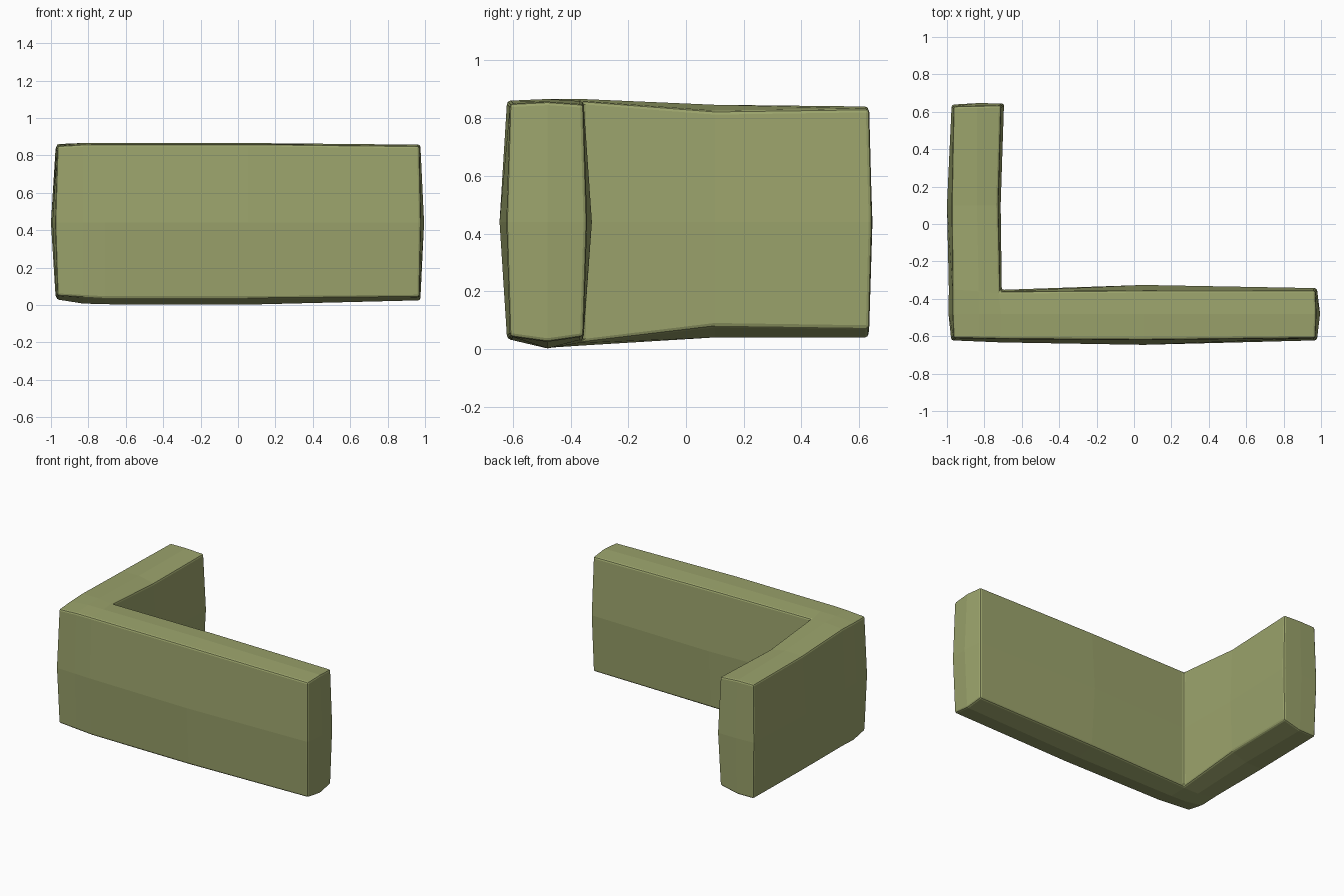
import bpy, bmesh
from mathutils import Vector

if "Cube" in bpy.data.objects:
    bpy.data.objects.remove(bpy.data.objects["Cube"])

# Plan nodes (x, y, top z, bottom z): rows run front to back, columns left to right
ROWS = [
    [(-.965, -.61, .85, .05), (-.83, -.612, .858, .042), (-.71, -.615, .86, .035), (.05, -.62, .86, .035), (.97, -.61, .85, .043)],
    [(-.97, -.48, .855, .03), (-.83, -.48, .866, .008), (-.71, -.48, .866, .004), (.05, -.48, .866, .002), (.975, -.48, .857, .025)],
    [(-.97, -.35, .86, .035), (-.83, -.36, .866, .012), (-.715, -.36, .86, .022), (.05, -.355, .858, .035), (.97, -.355, .848, .043)],
    [(-.975, .10, .845, .04), (-.84, .10, .846, .04), (-.725, .10, .824, .078)],
    [(-.965, .63, .84, .04), (-.84, .632, .84, .04), (-.71, .635, .832, .07)],
]
# Outward swell of the wall faces at mid height
SWELL = {
    (0, 0): (-.012, -.012), (0, 1): (0, -.016), (0, 2): (0, -.018), (0, 3): (0, -.026), (0, 4): (.008, -.012),
    (1, 0): (-.022, 0), (1, 4): (.02, 0),
    (2, 0): (-.02, 0), (2, 2): (.008, .008), (2, 3): (0, .029), (2, 4): (.008, .012),
    (3, 0): (-.025, 0), (3, 2): (.012, 0), (4, 0): (-.01, .008), (4, 1): (0, .014), (4, 2): (.015, .01),
}
MID_Z = .44

bm = bmesh.new()
top, bottom, mid = {}, {}, {}
for r, row in enumerate(ROWS):
    for c, (x, y, zt, zb) in enumerate(row):
        top[r, c] = bm.verts.new((x, y, zt))
        bottom[r, c] = bm.verts.new((x, y, zb))
        if (r, c) in SWELL:
            dx, dy = SWELL[r, c]
            mid[r, c] = bm.verts.new((x + dx, y + dy, MID_Z))

# Top and bottom of the L
for r in range(4):
    for c in range(len(ROWS[r + 1]) - 1):
        cell = [(r, c), (r, c + 1), (r + 1, c + 1), (r + 1, c)]
        bm.faces.new([top[n] for n in cell])
        bm.faces.new([bottom[n] for n in reversed(cell)])

# Side walls around the outline, two bands high
outline = [(0, 0), (0, 1), (0, 2), (0, 3), (0, 4), (1, 4), (2, 4), (2, 3), (2, 2),
           (3, 2), (4, 2), (4, 1), (4, 0), (3, 0), (2, 0), (1, 0)]
for a, b in zip(outline, outline[1:] + outline[:1]):
    bm.faces.new((bottom[a], bottom[b], mid[b], mid[a]))
    bm.faces.new((mid[a], mid[b], top[b], top[a]))
bmesh.ops.recalc_face_normals(bm, faces=bm.faces)

mesh = bpy.data.meshes.new("corner_wall")
bm.to_mesh(mesh)
bm.free()
wall = bpy.data.objects.new("corner_wall", mesh)
bpy.context.collection.objects.link(wall)

# Narrow chamfer on the sharp edges
bevel = wall.modifiers.new("edge_chamfer", "BEVEL")
bevel.width = .012
bevel.segments = 2
bevel.limit_method = "ANGLE"
bevel.angle_limit = .7

mat = bpy.data.materials.new("olive_green")
mat.diffuse_color = (.33, .37, .15, 1)
mat.use_nodes = True
mat.node_tree.nodes["Principled BSDF"].inputs["Base Color"].default_value = mat.diffuse_color
mesh.materials.append(mat)
